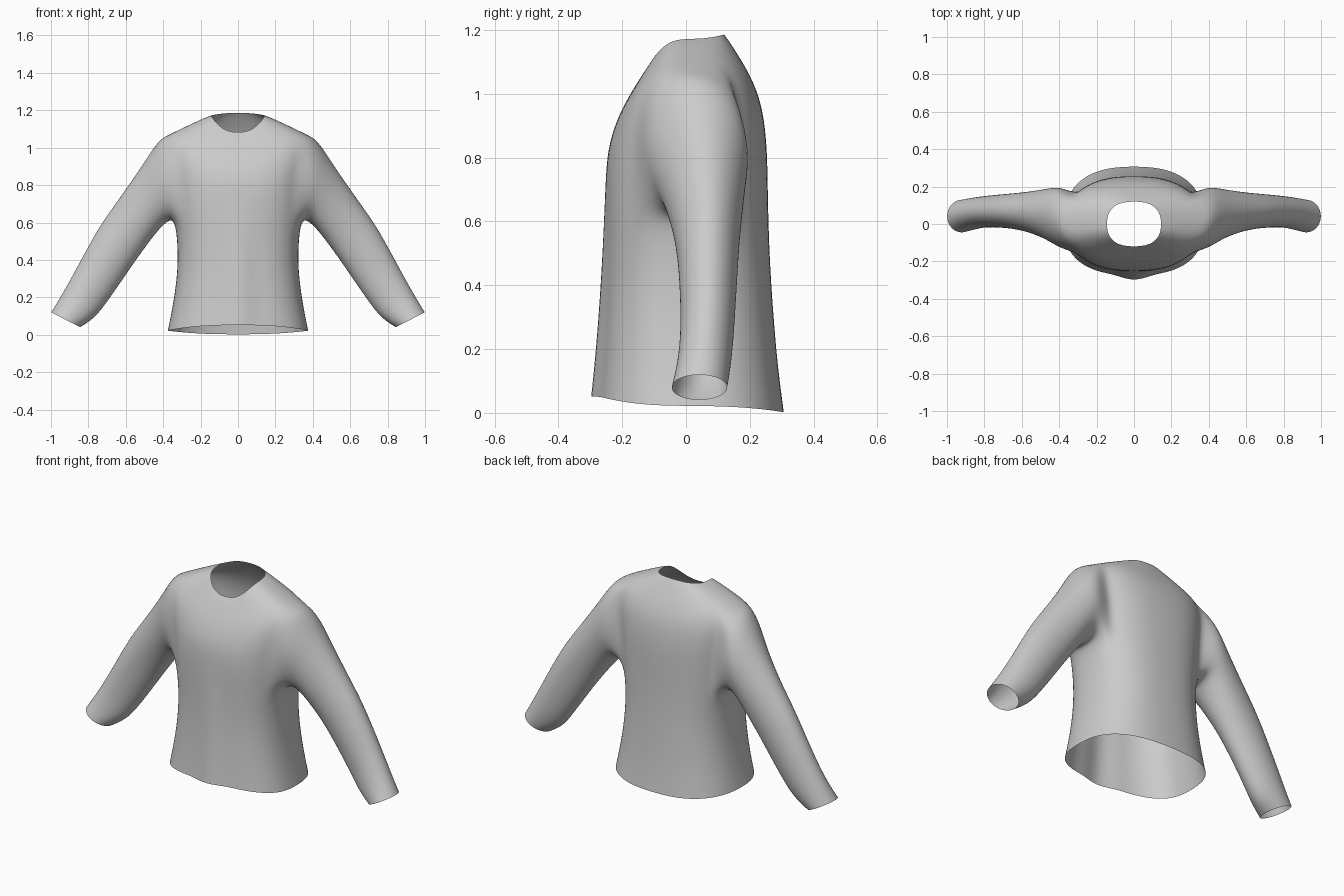
import bpy, bmesh
from math import sin, cos, pi, radians

if "Cube" in bpy.data.objects:
    bpy.data.objects.remove(bpy.data.objects["Cube"])

# Torso rings, hem to neckline:
# half width, front y, back y, side z, front z, back z, centre fold depth
TORSO = [
    (.377, -.275, .308, .022, .052, .002, .035),
    (.350, -.265, .288, .15, .16, .15, .033),
    (.325, -.255, .274, .32, .32, .32, .028),
    (.322, -.251, .264, .47, .47, .47, .02),
    (.338, -.252, .259, .615, .615, .615, .008),
    (.350, -.253, .257, .73, .73, .73, 0),
    (.360, -.247, .255, .85, .82, .83, 0),
    (.378, -.225, .243, .96, .90, .95, 0),
    (.375, -.192, .212, 1.068, .97, 1.04, 0),
    (.270, -.156, .168, 1.118, 1.03, 1.115, 0),
    (.190, -.134, .138, 1.155, 1.064, 1.162, 0),
    (.145, -.120, .120, 1.172, 1.082, 1.186, 0),
]
# Sleeve rings, shoulder to cuff: top x, z, bottom x, z, front y, back y
SLEEVE = [
    (.425, 1.045, .372, .610, -.130, .203),
    (.500, .925, .425, .560, -.085, .190),
    (.600, .780, .500, .460, -.048, .176),
    (.680, .668, .550, .390, -.032, .168),
    (.755, .560, .605, .310, -.022, .162),
    (.870, .345, .705, .165, -.016, .152),
    (.945, .210, .765, .088, -.028, .142),
    (1.00, .120, .842, .040, -.046, .130),
]
HALF = 8           # columns on each side of the side seam
ARM = 3            # armhole reaches this many columns from the seam
LOW, HIGH = 4, 8   # torso rings below and above the armhole


def rounded(v, e=.8):
    return (abs(v) ** e) * (1 if v >= 0 else -1)


bm = bmesh.new()

# Right half of the torso, leaving the armhole open
grid = []
for w, yf, yb, zs, zf, zb, fold in TORSO:
    row = {}
    for j in range(-HALF, HALF + 1):
        t = radians(90 * j / HALF)
        c, s = cos(t), sin(t)
        x = 0 if abs(j) == HALF else w * rounded(c)
        y = rounded(s) * yb if s >= 0 else rounded(-s) * yf
        if j == -HALF:
            y -= fold
        z = zs + ((zb if s >= 0 else zf) - zs) * s * s
        row[j] = bm.verts.new((x, y, z))
    grid.append(row)
for r in range(len(grid) - 1):
    for j in range(-HALF, HALF):
        if LOW <= r < HIGH and -ARM <= j < ARM:
            continue
        a, b = grid[r], grid[r + 1]
        bm.faces.new((a[j], a[j + 1], b[j + 1], b[j]))

# Sleeve grown from the armhole edge
loop = [grid[HIGH][j] for j in range(0, ARM + 1)]
loop += [grid[r][ARM] for r in range(HIGH - 1, LOW, -1)]
loop += [grid[LOW][j] for j in range(ARM, -ARM - 1, -1)]
loop += [grid[r][-ARM] for r in range(LOW + 1, HIGH)]
loop += [grid[HIGH][j] for j in range(-ARM, 0)]
n = len(loop)
for tx, tz, bx, bz, yf, yb in SLEEVE:
    ring = []
    for i in range(n):
        a = 2 * pi * i / n
        k = cos(a) / 2
        ring.append(bm.verts.new(((tx + bx) / 2 + k * (tx - bx),
                                  (yf + yb) / 2 + sin(a) * (yb - yf) / 2,
                                  (tz + bz) / 2 + k * (tz - bz))))
    for i in range(n):
        m = (i + 1) % n
        bm.faces.new((loop[i], ring[i], ring[m], loop[m]))
    loop = ring

for f in bm.faces:
    f.smooth = True
mesh = bpy.data.meshes.new("sweater")
bm.to_mesh(mesh)
bm.free()
sweater = bpy.data.objects.new("sweater", mesh)
bpy.context.collection.objects.link(sweater)

# Mirror to the left half, then smooth the cloth
mirror = sweater.modifiers.new("Mirror", 'MIRROR')
mirror.use_clip = True
subd = sweater.modifiers.new("Subdivision", 'SUBSURF')
subd.levels = subd.render_levels = 2
